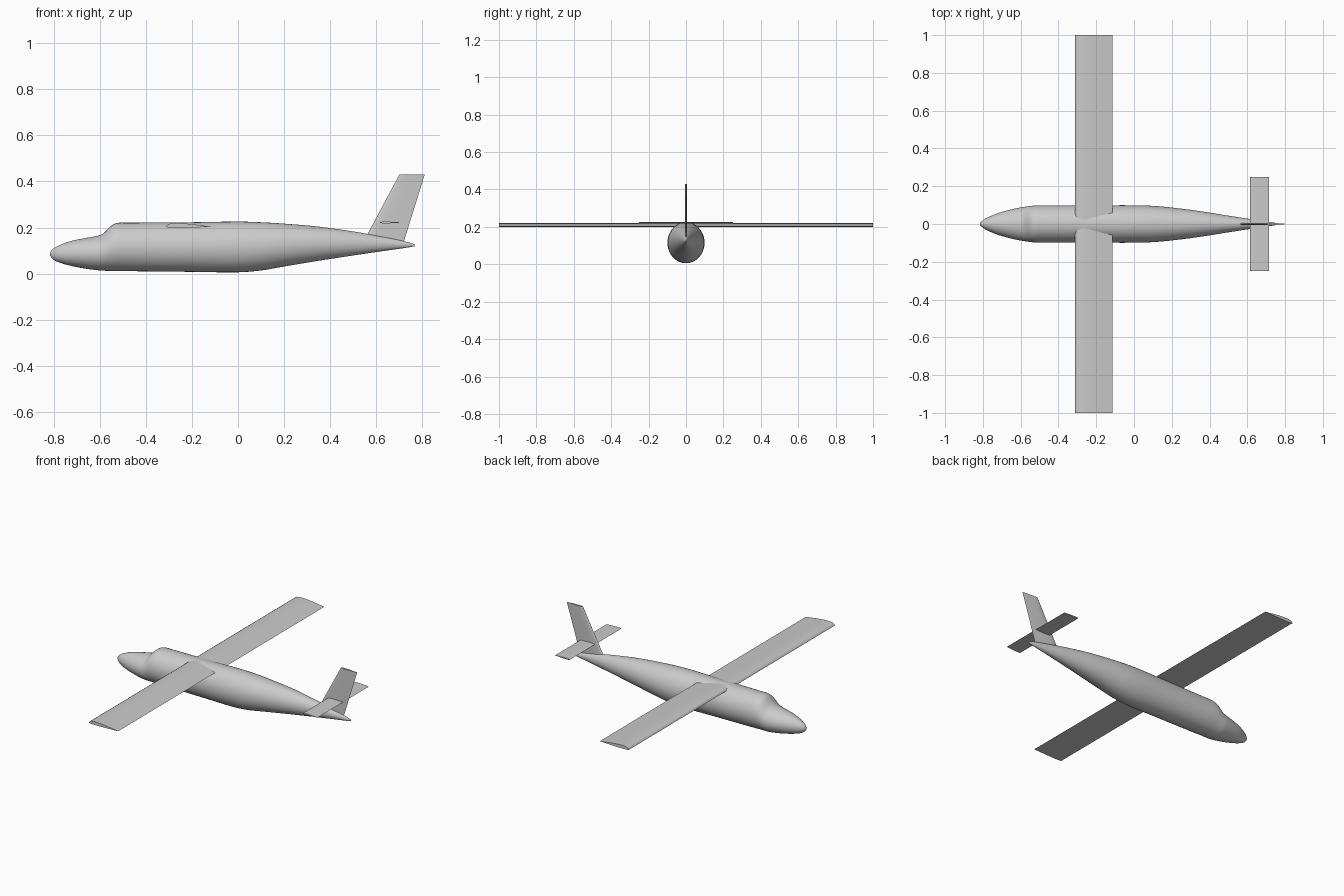
import bpy, bmesh, math
from mathutils import Vector

cube = bpy.data.objects.get("Cube")
if cube:
    bpy.data.objects.remove(cube, do_unlink=True)

grey = bpy.data.materials.new("light_grey")
grey.use_nodes = True
colour = (0.6, 0.6, 0.6, 1)
grey.diffuse_color = colour
grey.node_tree.nodes["Principled BSDF"].inputs["Base Color"].default_value = colour


def loft(name, rings, angle):
    """Skin a list of equal closed rings, cap both ends, shade smooth."""
    bm = bmesh.new()
    loops = [[bm.verts.new(p) for p in ring] for ring in rings]
    for a, b in zip(loops, loops[1:]):
        for i in range(len(a)):
            j = (i + 1) % len(a)
            bm.faces.new((a[i], a[j], b[j], b[i]))
    bm.faces.new(loops[0])
    bm.faces.new(loops[-1])
    bmesh.ops.recalc_face_normals(bm, faces=bm.faces)
    mesh = bpy.data.meshes.new(name)
    bm.to_mesh(mesh)
    bm.free()
    mesh.materials.append(grey)
    obj = bpy.data.objects.new(name, mesh)
    bpy.context.collection.objects.link(obj)
    bpy.ops.object.select_all(action='DESELECT')
    obj.select_set(True)
    bpy.context.view_layer.objects.active = obj
    bpy.ops.object.shade_smooth_by_angle(angle=math.radians(angle))
    return obj


def smooth_path(points, steps):
    """Cubic interpolation with slopes from neighbouring stations."""
    pts = [Vector(p) for p in points]
    slopes = []
    for i in range(len(pts)):
        a, b = pts[max(i - 1, 0)], pts[min(i + 1, len(pts) - 1)]
        slopes.append((b - a) / (b[0] - a[0]))
    out = []
    for i in range(len(pts) - 1):
        h = pts[i + 1][0] - pts[i][0]
        for k in range(steps):
            t = k / steps
            out.append(pts[i] * (2*t**3 - 3*t*t + 1) + pts[i + 1] * (3*t*t - 2*t**3)
                       + slopes[i] * h * (t**3 - 2*t*t + t)
                       + slopes[i + 1] * h * (t**3 - t*t))
    return out + [pts[-1]]


# Fuselage stations: x, bottom, top, half width
stations = [
    (-.815, .078, .092, .006), (-.805, .064, .106, .016), (-.78, .05, .121, .032),
    (-.73, .035, .14, .054), (-.67, .023, .153, .072), (-.61, .015, .164, .086),
    (-.585, .013, .174, .09), (-.55, .012, .208, .095), (-.525, .012, .22, .098),
    (-.48, .011, .221, .099), (-.2, .008, .223, .099), (0, .006, .226, .099),
    (.1, .014, .223, .096), (.2, .031, .217, .087), (.35, .056, .204, .068),
    (.5, .079, .183, .044), (.65, .101, .156, .021), (.74, .114, .136, .008),
    (.765, .119, .128, .003),
]
SIDES = 40
rings = []
for x, low, high, half in smooth_path(stations, 4):
    mid, tall = (low + high) / 2, (high - low) / 2
    rings.append([(x, half * math.cos(2 * math.pi * i / SIDES),
                   mid + tall * math.sin(2 * math.pi * i / SIDES)) for i in range(SIDES)])
loft("fuselage", rings, 50)


def airfoil(upper, lower, count=12):
    """Closed (chord, height) outline running from leading edge over the top."""
    def thickness(c):
        return 2.6 * (math.sqrt(c) - c) * (1.2 - 0.2 * c) * 1.3
    cs = [(1 - math.cos(math.pi * i / count)) / 2 for i in range(count + 1)]
    top = [(c, upper * thickness(c)) for c in cs]
    under = [(c, -lower * thickness(c)) for c in reversed(cs[1:-1])]
    return top + under


def flat_wing(name, lead, chord, span, height, upper, lower):
    shape = airfoil(upper, lower)
    return loft(name, [[(lead + c * chord, y, height + h) for c, h in shape]
                       for y in (-span, span)], 40)


# Main wing through the top of the fuselage, and the small tailplane
flat_wing("main_wing", -.312, .198, 1.0, .203, .017, .004)
flat_wing("tailplane", .615, .1, .25, .222, .004, .004)

# Swept tail fin, its root buried in the tail cone
section = airfoil(.006, .006)
fin_levels = [(.545, .175, .14), (.70, .11, .43)]
loft("tail_fin", [[(lead + c * chord, h, z) for c, h in section]
                  for lead, chord, z in fin_levels], 40)
